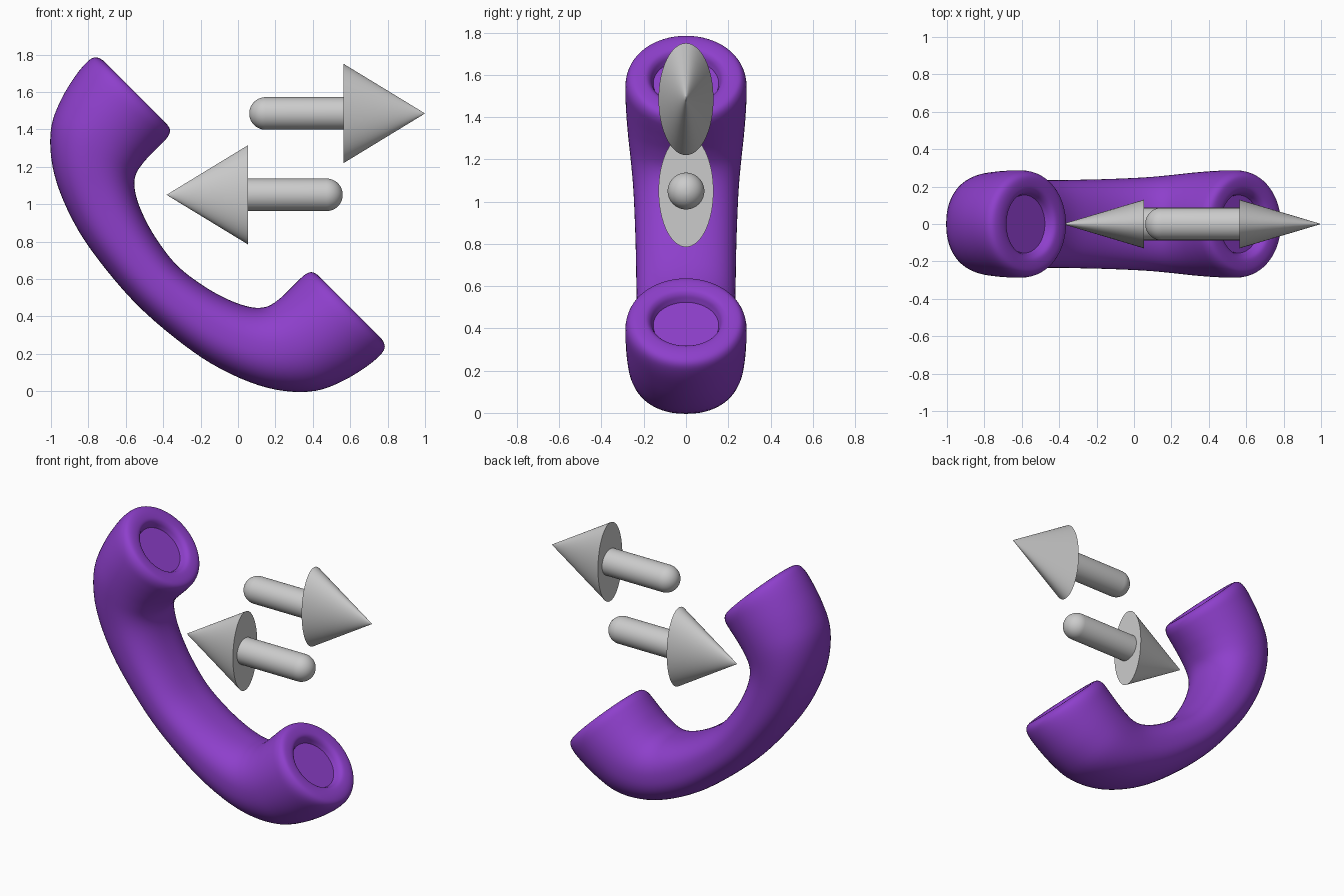
import bpy, bmesh, math
from mathutils import Vector

if "Cube" in bpy.data.objects:
    bpy.data.objects.remove(bpy.data.objects["Cube"])

N = 64


def loft(name, rings):
    """Skin closed rings of points, cap both ends, shade smooth."""
    bm = bmesh.new()
    vr = [[bm.verts.new(p) for p in r] for r in rings]
    for a, b in zip(vr, vr[1:]):
        for i in range(len(a)):
            j = (i + 1) % len(a)
            bm.faces.new((a[i], a[j], b[j], b[i]))
    bm.faces.new(vr[0][::-1])
    bm.faces.new(vr[-1])
    bmesh.ops.recalc_face_normals(bm, faces=bm.faces)
    me = bpy.data.meshes.new(name)
    bm.to_mesh(me)
    bm.free()
    ob = bpy.data.objects.new(name, me)
    bpy.context.collection.objects.link(ob)
    bpy.ops.object.select_all(action='DESELECT')
    ob.select_set(True)
    bpy.context.view_layer.objects.active = ob
    bpy.ops.object.shade_smooth_by_angle(angle=math.radians(35))
    return ob


def catmull(a, b, c, d, t):
    return [0.5 * (2*q + (r - p)*t + (2*p - 5*q + 4*r - s)*t*t + (3*q - p - 3*r + s)*t**3)
            for p, q, r, s in zip(a, b, c, d)]


# Handset half: inner edge u,v / outer edge u,v / half width / squareness
# (u runs along the handset, v points toward the ear and mouth pieces)
half = [
    (.000, .245, .000, -.055, .235, 2.4),
    (.180, .268, .260, -.038, .237, 2.4),
    (.330, .312, .500, .003, .242, 2.4),
    (.440, .368, .720, .080, .250, 2.35),
    (.497, .430, .880, .175, .262, 2.25),
    (.515, .510, 1.00, .296, .275, 2.15),
    (.517, .590, 1.065, .436, .283, 2.05),
    (.517, .660, 1.100, .580, .287, 2),
    (.521, .700, 1.108, .675, .285, 2),
    (.535, .728, 1.095, .722, .270, 2),
    (.565, .740, 1.055, .740, .245, 2),
]
# Dished end: rim circle down to a recessed floor
for r, v in ((.195, .739), (.172, .724), (.160, .700), (.155, .688)):
    half.append((.81 - r, v, .81 + r, v, r, 2))


def mirrored(s):
    return (-s[0], s[1], -s[2], s[3], s[4], s[5])


sections = [mirrored(s) for s in half[:0:-1]] + half
dense = []
last = len(sections) - 1
for i in range(last):
    for k in range(4):
        dense.append(catmull(sections[max(i - 1, 0)], sections[i], sections[i + 1],
                             sections[min(i + 2, last)], k / 4))
dense.append(sections[-1])


def handset_ring(s):
    iu, iv, ou, ov, w, e = s
    ring = []
    for k in range(N):
        a = 2 * math.pi * k / N
        c, n = math.cos(a), math.sin(a)
        c = math.copysign(abs(c) ** (2 / e), c)
        n = math.copysign(abs(n) ** (2 / e), n)
        u = (iu + ou) / 2 + c * (ou - iu) / 2 - math.sqrt(.5)
        v = (iv + ov) / 2 + c * (ov - iv) / 2
        ring.append(Vector(((u + v) * math.sqrt(.5), n * w, (v - u) * math.sqrt(.5))))
    return ring


handset = loft("handset", [handset_ring(s) for s in dense])
purple = bpy.data.materials.new("purple")
purple.diffuse_color = (.27, .05, .6, 1)
purple.use_nodes = True
purple.node_tree.nodes["Principled BSDF"].inputs["Base Color"].default_value = purple.diffuse_color
handset.data.materials.append(purple)


def x_ring(x, ry, rz, z):
    return [(x, ry * math.cos(2 * math.pi * k / N), z + rz * math.sin(2 * math.pi * k / N))
            for k in range(N)]


def arrow(name, tail, base, tip, z):
    """Round-tailed shaft and a flattened cone head."""
    d = 1 if tip > tail else -1
    r = .087
    rings = []
    for k in range(1, 13):
        a = math.pi / 2 * k / 12
        rings.append(x_ring(tail + d * r * (1 - math.cos(a)), r * math.sin(a), r * math.sin(a), z))
    rings.append(x_ring(base + d * .01, r, r, z))
    loft(name + "_shaft", rings)
    loft(name + "_head", [x_ring(base + (tip - base) * t, .13 * (1 - t), .265 * (1 - t), z)
                          for t in (0, .25, .5, .75, .998)])


arrow("outgoing_arrow", .06, .565, 1.0, 1.485)
arrow("incoming_arrow", .56, .053, -.382, 1.05)
